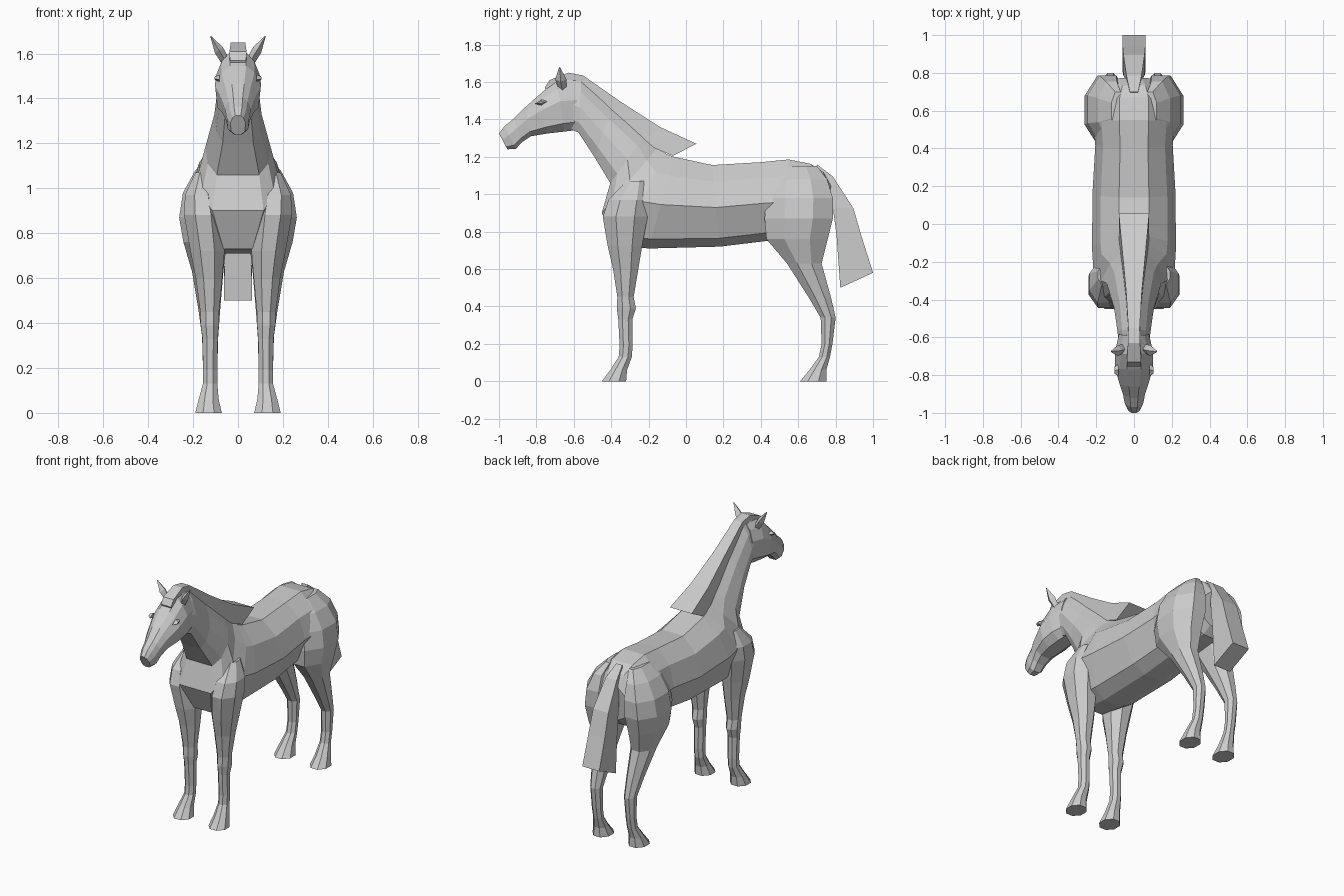
import bpy, bmesh, math
from mathutils import Vector


def loft(name, rings, mirror=False):
    """Skin a list of equal-length point rings and cap both ends."""
    bm = bmesh.new()
    rows = [[bm.verts.new(p) for p in r] for r in rings]
    n = len(rows[0])
    for a, b in zip(rows, rows[1:]):
        for i in range(n):
            j = (i + 1) % n
            bm.faces.new((a[i], a[j], b[j], b[i]))
    bm.faces.new(rows[0])
    bm.faces.new(rows[-1])
    bmesh.ops.recalc_face_normals(bm, faces=bm.faces)
    me = bpy.data.meshes.new(name)
    bm.to_mesh(me)
    bm.free()
    ob = bpy.data.objects.new(name, me)
    bpy.context.collection.objects.link(ob)
    if mirror:
        m = ob.modifiers.new("Mirror", 'MIRROR')
        m.use_clip = False
        m.use_mirror_merge = False
    return ob


def spine_ring(by, bz, ty, tz, w, profile):
    """Symmetric ring from a bottom point to a top point, half width w."""
    half = [(w * f, by + (ty - by) * t, bz + (tz - bz) * t) for t, f in profile]
    return half + [(-x, y, z) for x, y, z in reversed(half)]


def leg_ring(z, y0, y1, x0, x1):
    """Octagon filling the given box at height z."""
    k = math.cos(math.pi / 8)
    cx, cy, rx, ry = (x0 + x1) / 2, (y0 + y1) / 2, (x1 - x0) / 2 / k, (y1 - y0) / 2 / k
    return [(cx + rx * math.cos(a), cy + ry * math.sin(a), z)
            for a in ((i + .5) * math.pi / 4 for i in range(8))]


TORSO = [(0, .3), (.1, .68), (.47, 1), (.78, .8), (.98, .36)]
NECK = [(0, .65), (.2, .93), (.5, 1), (.8, .72), (1, .35)]
HEAD = [(0, .45), (.16, .9), (.6, 1), (.86, .72), (1, .36)]
BOX = [(0, 1), (1, 1)]

# Torso and neck, rump to poll
torso = [
    (.755, .82, .775, 1.05, .11),
    (.71, .77, .735, 1.125, .17),
    (.62, .76, .67, 1.17, .21),
    (.52, .75, .55, 1.195, .215),
    (.43, .75, .40, 1.18, .205),
    (.18, .72, .14, 1.165, .22),
    (-.20, .71, -.06, 1.21, .222),
    (-.37, .73, -.10, 1.225, .215),
]
neck = [
    (-.45, .90, -.15, 1.25, .175),
    (-.405, 1.06, -.22, 1.31, .145),
    (-.49, 1.20, -.40, 1.46, .105),
    (-.575, 1.33, -.56, 1.60, .088),
    (-.61, 1.345, -.64, 1.62, .08),
]
loft("body_and_neck", [spine_ring(*r, TORSO) for r in torso] + [spine_ring(*r, NECK) for r in neck])

# Head, jaw to muzzle
head = [
    (-.575, 1.345, -.59, 1.61, .08),
    (-.65, 1.335, -.69, 1.605, .1),
    (-.74, 1.325, -.77, 1.545, .102),
    (-.83, 1.31, -.86, 1.465, .076),
    (-.875, 1.28, -.92, 1.405, .058),
    (-.91, 1.243, -.97, 1.365, .05),
    (-.955, 1.24, -1.0, 1.325, .034),
]
loft("head", [spine_ring(*r, HEAD) for r in head])

# Mane with forelock: lower edge sits inside the neck
mane = [
    (-.74, 1.54, -.755, 1.57, .036),
    (-.70, 1.56, -.73, 1.61, .038),
    (-.62, 1.54, -.63, 1.65, .032),
    (-.54, 1.50, -.55, 1.635, .03),
    (-.42, 1.40, -.35, 1.495, .042),
    (-.24, 1.28, -.14, 1.36, .062),
    (-.07, 1.205, .055, 1.27, .08),
]
loft("mane", [spine_ring(*r, BOX) for r in mane])

# Tail
tail = [
    (.69, 1.10, .70, 1.16, .022),
    (.76, 1.02, .785, 1.095, .04),
    (.785, .93, .895, .925, .056),
    (.805, .78, .94, .77, .06),
    (.825, .50, 1.0, .58, .062),
]
loft("tail", [spine_ring(*r, BOX) for r in tail])

# Legs: (z, y back and front limits, x inner and outer limits)
front_leg = [
    (0, -.45, -.32, .072, .19), (.06, -.405, -.315, .086, .175),
    (.13, -.36, -.29, .092, .156), (.19, -.355, -.285, .092, .156),
    (.33, -.362, -.287, .09, .158), (.39, -.37, -.268, .085, .166),
    (.45, -.367, -.28, .084, .168), (.60, -.39, -.255, .07, .188),
    (.72, -.418, -.235, .06, .212), (.88, -.445, -.205, .07, .24),
    (.97, -.415, -.2, .09, .236), (1.07, -.32, -.22, .12, .19),
]
hind_leg = [
    (0, .61, .75, .072, .19), (.06, .66, .75, .086, .175),
    (.13, .71, .77, .092, .156), (.2, .725, .783, .092, .156),
    (.34, .72, .80, .088, .16), (.45, .655, .775, .08, .175),
    (.63, .54, .725, .065, .205), (.76, .43, .758, .05, .243),
    (.87, .42, .785, .03, .262), (.98, .43, .785, .03, .245),
    (1.08, .45, .755, .05, .19), (1.15, .5, .70, .05, .12),
]
for name, rings in (("front_legs", front_leg), ("hind_legs", hind_leg)):
    loft(name, [leg_ring(*r) for r in rings], mirror=True)


def diamond(c, dx, dy):
    """Four-point ring around a centre from two half axes."""
    c, dx, dy = Vector(c), Vector(dx), Vector(dy)
    return [c + dx, c + dy, c - dx, c - dy]


# Ears and eyes
ear_x = Vector((.8, 0, -.6))
loft("ears", [diamond((.055, -.66, 1.565), ear_x * .02, (0, .022, 0)),
              diamond((.085, -.67, 1.615), ear_x * .022, (0, .03, 0)),
              diamond((.122, -.675, 1.678), ear_x * .002, (0, .003, 0))], mirror=True)
loft("eyes", [diamond((.082, -.772, 1.49), (0, .035, .006), (0, 0, .016)),
              diamond((.104, -.776, 1.49), (0, .016, .003), (0, 0, .006))], mirror=True)
